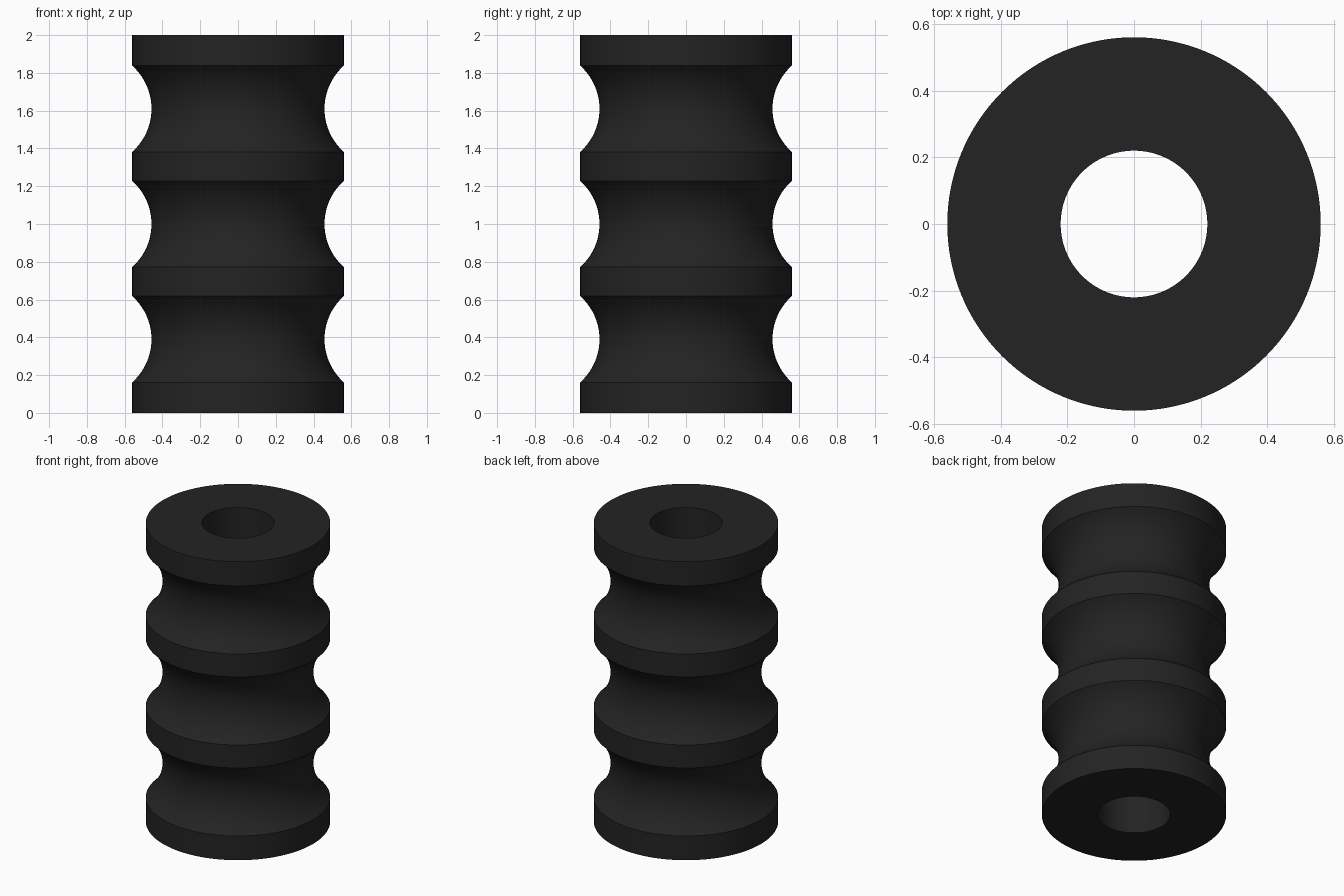
import bpy, bmesh, math

if "Cube" in bpy.data.objects:
    bpy.data.objects.remove(bpy.data.objects["Cube"])

RADIUS, BORE, HEIGHT = 0.56, 0.22, 2.0
GROOVES = (0.39, 1.0, 1.61)      # groove centre heights
HALF, DEPTH = 0.228, 0.102       # groove half height and depth
SIDES, ARC_STEPS = 128, 20

# Cross-section: bore, flat ends and three circular-arc grooves
arc_r = (HALF ** 2 + DEPTH ** 2) / (2 * DEPTH)
arc_x = RADIUS - DEPTH + arc_r
sweep = math.asin(HALF / arc_r)
profile = [(BORE, 0), (RADIUS, 0)]
for zc in GROOVES:
    for i in range(ARC_STEPS + 1):
        a = sweep * (2 * i / ARC_STEPS - 1)
        profile.append((arc_x - arc_r * math.cos(a), zc + arc_r * math.sin(a)))
profile += [(RADIUS, HEIGHT), (BORE, HEIGHT)]

# Revolve the closed section around z
bm = bmesh.new()
rings = []
for s in range(SIDES):
    t = 2 * math.pi * s / SIDES
    rings.append([bm.verts.new((r * math.cos(t), r * math.sin(t), z)) for r, z in profile])
n = len(profile)
for s in range(SIDES):
    a, b = rings[s], rings[(s + 1) % SIDES]
    for i in range(n):
        j = (i + 1) % n
        bm.faces.new((a[i], b[i], b[j], a[j]))
bmesh.ops.recalc_face_normals(bm, faces=bm.faces)
mesh = bpy.data.meshes.new("grooved_sleeve")
bm.to_mesh(mesh)
bm.free()

# Grooved sleeve in black rubber
sleeve = bpy.data.objects.new("grooved_sleeve", mesh)
bpy.context.collection.objects.link(sleeve)
rubber = bpy.data.materials.new("black_rubber")
rubber.diffuse_color = (0.017, 0.017, 0.017, 1)
rubber.use_nodes = True
rubber.node_tree.nodes["Principled BSDF"].inputs["Base Color"].default_value = rubber.diffuse_color
mesh.materials.append(rubber)
bpy.context.view_layer.objects.active = sleeve
sleeve.select_set(True)
bpy.ops.object.shade_smooth_by_angle(angle=math.radians(30))
